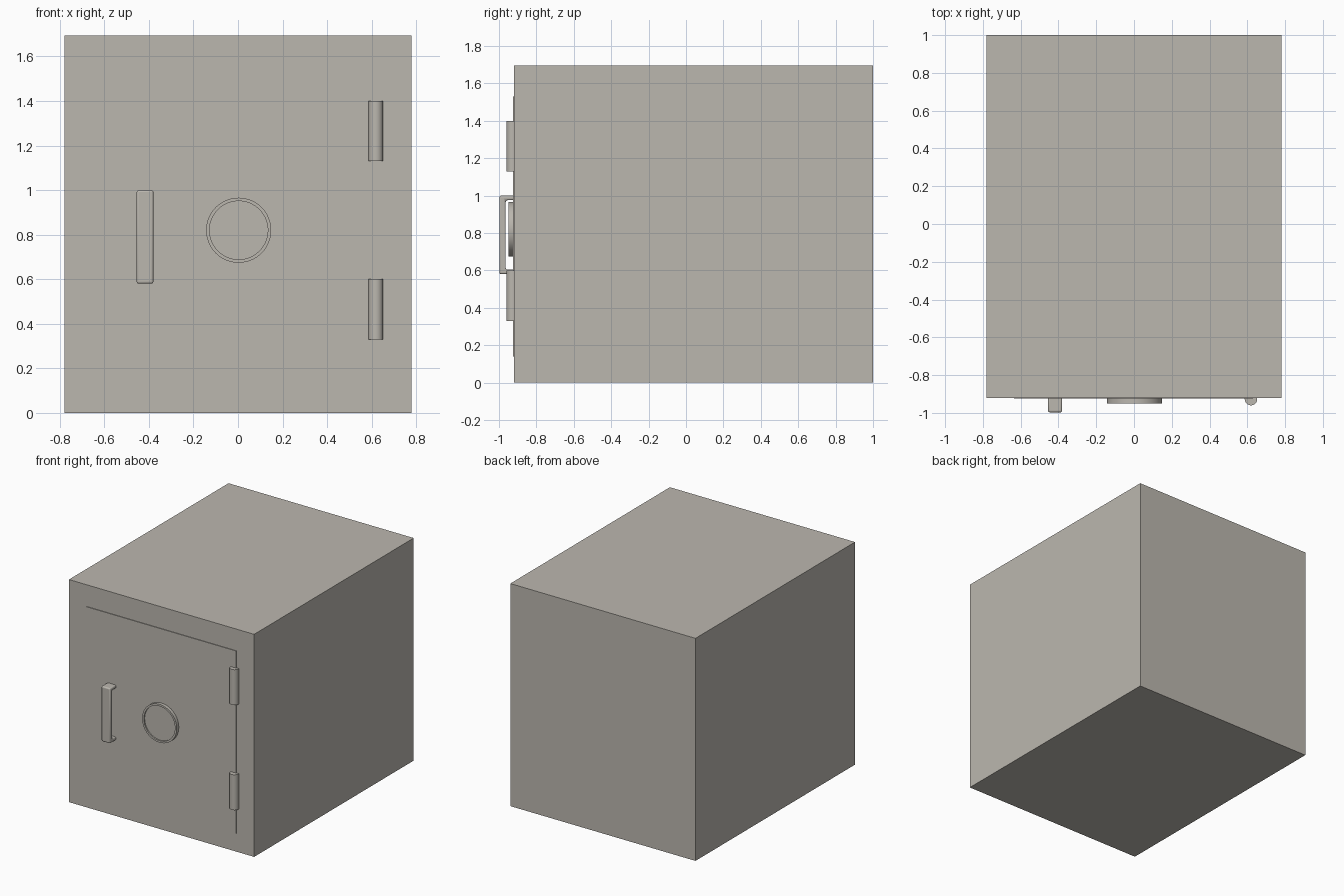
import bpy, bmesh, math
from mathutils import Matrix

if "Cube" in bpy.data.objects:
    bpy.data.objects.remove(bpy.data.objects["Cube"])

mat = bpy.data.materials.new("warm grey metal")
mat.diffuse_color = (0.50, 0.475, 0.43, 1)
mat.use_nodes = True
mat.node_tree.nodes["Principled BSDF"].inputs["Base Color"].default_value = mat.diffuse_color


def finish(name, bm):
    bmesh.ops.recalc_face_normals(bm, faces=bm.faces)
    me = bpy.data.meshes.new(name)
    bm.to_mesh(me)
    bm.free()
    ob = bpy.data.objects.new(name, me)
    me.materials.append(mat)
    bpy.context.collection.objects.link(ob)
    return ob


def smooth(ob):
    bpy.ops.object.select_all(action='DESELECT')
    ob.select_set(True)
    bpy.context.view_layer.objects.active = ob
    bpy.ops.object.shade_smooth_by_angle(angle=math.radians(35))


def box(name, lo, hi):
    bm = bmesh.new()
    size = [b - a for a, b in zip(lo, hi)]
    mid = [(a + b) / 2 for a, b in zip(lo, hi)]
    bmesh.ops.create_cube(bm, size=1, matrix=Matrix.Translation(mid) @ Matrix.Diagonal((*size, 1)))
    return finish(name, bm)


# Safe body and the slightly raised door
box("safe_body", (-0.78, -0.92, 0), (0.78, 1.0, 1.695))
box("door", (-0.635, -0.925, 0.14), (0.63, -0.915, 1.53))

# Hinge barrels
for name, z in (("lower_hinge", 0.465), ("upper_hinge", 1.265)):
    bm = bmesh.new()
    bmesh.ops.create_cone(bm, cap_ends=True, segments=32, radius1=0.033, radius2=0.033,
                          depth=0.27, matrix=Matrix.Translation((0.619, -0.927, z)))
    smooth(finish(name, bm))

# Round dial with a shallow recessed face
bm = bmesh.new()
bmesh.ops.create_cone(bm, cap_ends=True, segments=64, radius1=0.146, radius2=0.146, depth=0.03,
                      matrix=Matrix.Translation((0.003, -0.935, 0.82)) @ Matrix.Rotation(math.pi / 2, 4, 'X'))
bm.normal_update()
front = [f for f in bm.faces if f.normal.y < -0.9]
bmesh.ops.inset_region(bm, faces=front, thickness=0.015)
ext = bmesh.ops.extrude_face_region(bm, geom=front)
bmesh.ops.translate(bm, vec=(0, 0.01, 0), verts=[v for v in ext["geom"] if isinstance(v, bmesh.types.BMVert)])
bmesh.ops.delete(bm, geom=front, context='FACES_ONLY')
smooth(finish("dial", bm))

# Pull handle: C-shaped side profile extruded across, edges bevelled
profile = [(-0.915, 0.58), (-0.997, 0.58), (-0.997, 1.0), (-0.915, 1.0),
           (-0.915, 0.975), (-0.964, 0.975), (-0.964, 0.605), (-0.915, 0.605)]
bm = bmesh.new()
face = bm.faces.new([bm.verts.new((-0.455, y, z)) for y, z in profile])
ext = bmesh.ops.extrude_face_region(bm, geom=[face])
bmesh.ops.translate(bm, vec=(0.075, 0, 0), verts=[v for v in ext["geom"] if isinstance(v, bmesh.types.BMVert)])
handle = finish("pull_handle", bm)
bev = handle.modifiers.new("bevel", 'BEVEL')
bev.width = 0.009
bev.segments = 3
smooth(handle)
